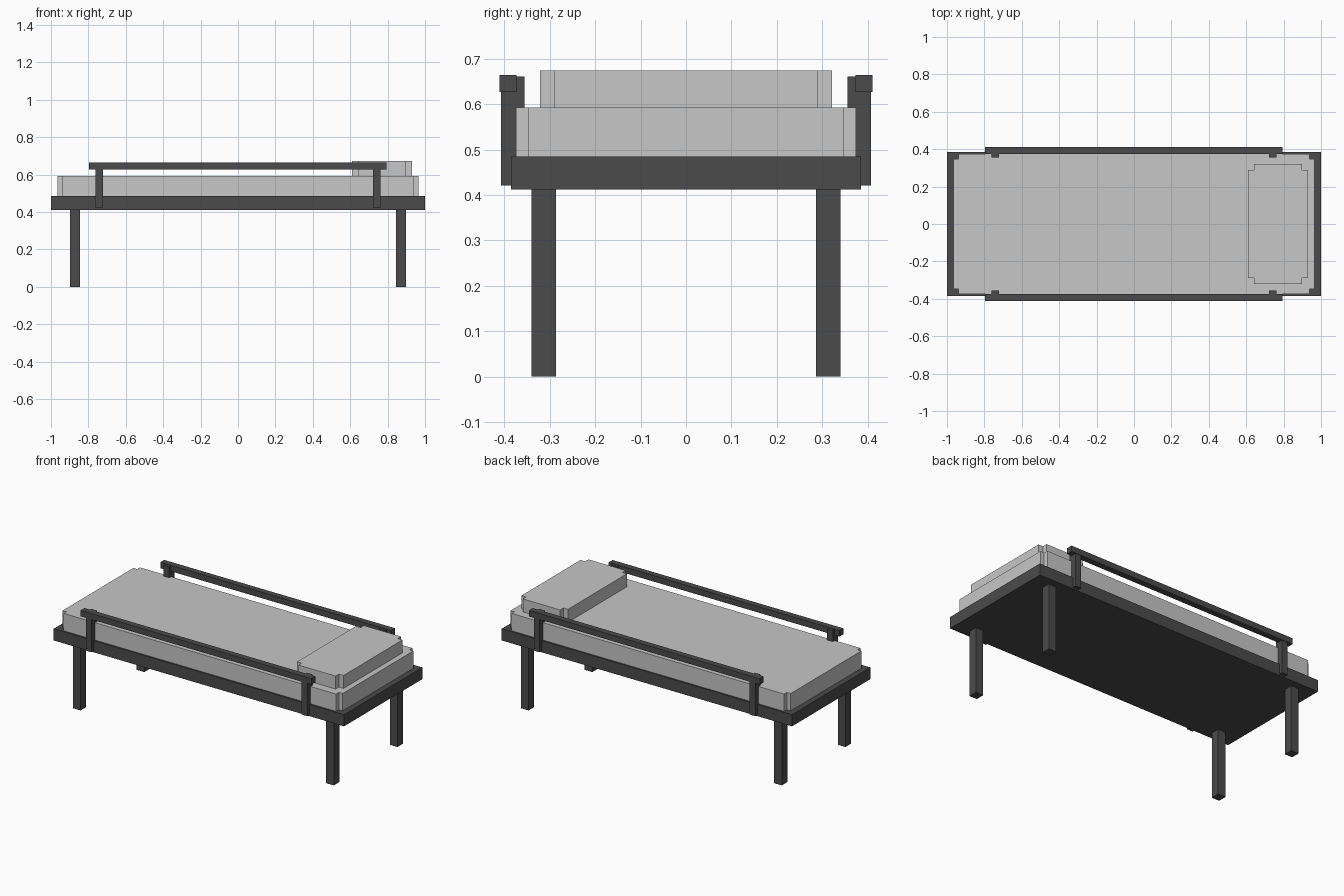
import bpy
import bmesh

old = bpy.data.objects.get("Cube")
if old:
    bpy.data.objects.remove(old, do_unlink=True)


def material(name, value):
    mat = bpy.data.materials.new(name)
    mat.use_nodes = True
    color = (value, value, value, 1)
    mat.diffuse_color = color
    mat.node_tree.nodes["Principled BSDF"].inputs["Base Color"].default_value = color
    return mat


dark = material("dark grey frame", 0.07)
light = material("light grey bedding", 0.57)


def prism(name, outline, z0, z1, mat):
    """Extrude a plan outline from z0 up to z1."""
    bm = bmesh.new()
    base = bm.faces.new([bm.verts.new((x, y, z0)) for x, y in outline])
    top = bmesh.ops.extrude_face_region(bm, geom=[base])["geom"]
    for v in top:
        if isinstance(v, bmesh.types.BMVert):
            v.co.z = z1
    bmesh.ops.recalc_face_normals(bm, faces=bm.faces[:])
    mesh = bpy.data.meshes.new(name)
    bm.to_mesh(mesh)
    bm.free()
    mesh.materials.append(mat)
    obj = bpy.data.objects.new(name, mesh)
    bpy.context.collection.objects.link(obj)
    return obj


def box(name, x0, x1, y0, y1, z0, z1, mat):
    return prism(name, [(x0, y0), (x1, y0), (x1, y1), (x0, y1)], z0, z1, mat)


def cushion(name, cx, hx, hy, notch, z0, z1):
    """Block with a square notch cut out of each vertical corner."""
    ix, iy = hx - notch, hy - notch
    outline = []
    for sx, sy in ((1, 1), (-1, 1), (-1, -1), (1, -1)):
        corner = [(hx, iy), (ix, iy), (ix, hy)]
        if sx * sy < 0:
            corner.reverse()
        outline += [(cx + sx * x, sy * y) for x, y in corner]
    return prism(name, outline, z0, z1, light)


# Bed base, mattress and pillow
box("bed_base", -1, 1, -0.385, 0.385, 0.412, 0.485, dark)
cushion("mattress", 0, 0.965, 0.375, 0.027, 0.485, 0.593)
cushion("pillow", 0.77, 0.16, 0.322, 0.032, 0.593, 0.674)

# Legs, side rails and rail posts
for side, sy in (("front", -1), ("back", 1)):
    for end, sx in (("right", -1), ("left", 1)):
        lx, ly = sx * 0.872, sy * 0.313
        box(f"{side}_{end}_leg", lx - 0.026, lx + 0.026,
            ly - 0.027, ly + 0.027, 0, 0.412, dark)
        px, py = sx * 0.743, sy * 0.382
        box(f"{side}_{end}_rail_post", px - 0.02, px + 0.02,
            py - 0.026, py + 0.026, 0.421, 0.661, dark)
    ry = sy * 0.392
    box(f"{side}_rail", -0.796, 0.794, ry - 0.019, ry + 0.019, 0.627, 0.664, dark)
